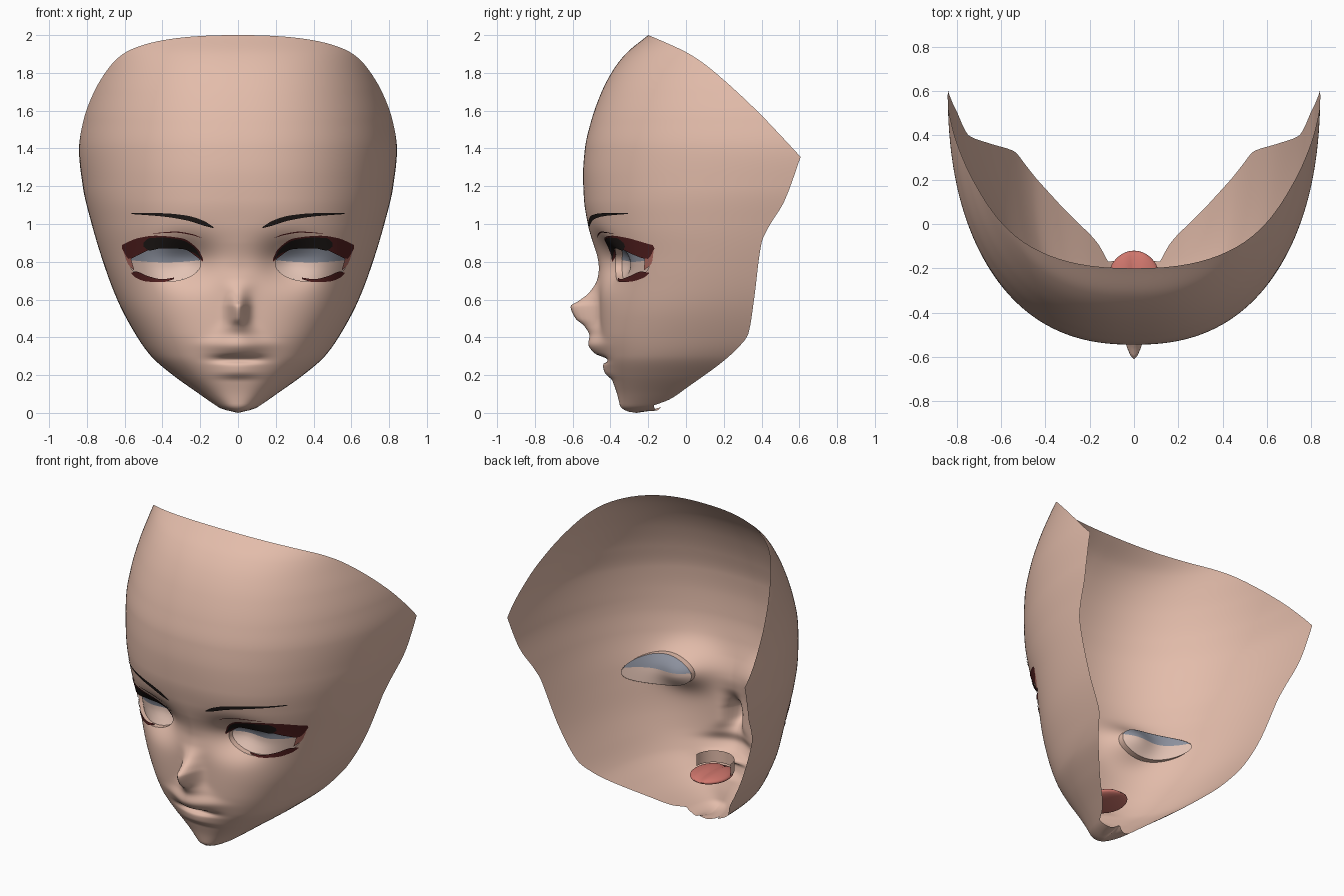
import bpy, bmesh, math

if "Cube" in bpy.data.objects:
    bpy.data.objects.remove(bpy.data.objects["Cube"])


def material(name, rgb):
    m = bpy.data.materials.new(name)
    m.diffuse_color = (*rgb, 1)
    m.use_nodes = True
    m.node_tree.nodes["Principled BSDF"].inputs["Base Color"].default_value = m.diffuse_color
    return m


SKIN = material("skin", (0.77, 0.505, 0.405))
EYE_LIGHT = material("eye_light", (0.76, 0.54, 0.455))
EYE_SHADE = material("eye_shade", (0.27, 0.29, 0.35))
BLACK = material("lash_black", (0.014, 0.010, 0.009))
RED = material("lash_dark_red", (0.085, 0.014, 0.014))
PINK = material("eye_corner_pink", (0.45, 0.15, 0.12))
TONGUE = material("tongue_red", (0.62, 0.18, 0.15))


def curve(pts, x):
    """Monotone cubic interpolation through (x, value) pairs."""
    if x <= pts[0][0]:
        return pts[0][1]
    if x >= pts[-1][0]:
        return pts[-1][1]
    d = [(b[1] - a[1]) / (b[0] - a[0]) for a, b in zip(pts, pts[1:])]

    def slope(i):
        if i == 0 or i == len(d):
            return d[min(i, len(d) - 1)]
        p, q = d[i - 1], d[i]
        return 0 if p * q <= 0 else 2 * p * q / (p + q)

    i = max(k for k in range(len(d)) if pts[k][0] <= x)
    h = pts[i + 1][0] - pts[i][0]
    t = (x - pts[i][0]) / h
    return ((1 + 2 * t) * (1 - t) ** 2 * pts[i][1] + t * (1 - t) ** 2 * h * slope(i)
            + t * t * (3 - 2 * t) * pts[i + 1][1] + t * t * (t - 1) * h * slope(i + 1))


# Head profiles by height: front line, half width, section centre, roundness
FRONT = [(.04, -.35), (.1, -.365), (.2, -.40), (.3, -.43), (.42, -.452), (.6, -.458), (.8, -.472),
         (1, -.52), (1.13, -.54), (1.26, -.545), (1.4, -.535), (1.535, -.505), (1.68, -.455),
         (1.8, -.395), (1.9, -.32), (2, -.2)]
WIDTH = [(.04, .12), (.1, .205), (.2, .345), (.3, .46), (.42, .545), (.6, .64), (.8, .715), (1, .775),
         (1.2, .822), (1.4, .842), (1.55, .825), (1.7, .79), (1.82, .755), (1.92, .73), (2, .71)]
CENTRE = [(.04, -.10), (.2, .15), (.42, .39), (.9, .48), (1.36, .63), (1.6, .65), (2, .66)]
ROUND = [(.04, 2.3), (.15, 2.55), (.3, 2.75), (.5, 2.7), (.7, 2.55), (.9, 2.45), (1.1, 2.4),
         (1.4, 2.35), (2, 2.4)]
# Open rear edge: jaw and side below the corner, hairline above it
SIDE = [(.04, -.17), (.07, -.09), (.13, 0), (.33, .26), (.42, .33), (.6, .36), (.9, .40), (.97, .43),
        (1.12, .52), (1.355, .607)]
HAIRLINE = [(1.355, .607), (1.47, .5), (1.59, .385), (1.78, .18), (1.86, .08), (1.91, 0),
            (1.955, -.095), (2, -.2)]
# Nose and lips: relief on the centre line and its sideways spread
RELIEF = [(.175, 0), (.217, -.027), (.255, -.022), (.28, .015), (.315, -.05), (.36, -.073),
          (.41, -.06), (.46, -.085), (.5, -.13), (.565, -.155), (.59, -.115), (.64, -.05),
          (.714, -.005), (.78, .005), (.9, 0)]
SPREAD = [(.2, .11), (.28, .11), (.36, .13), (.42, .085), (.5, .05), (.57, .048), (.64, .055),
          (.7, .07), (.9, .12)]
EYE = (.385, .79, .187, .095)
EYE_DEPTH = .035


def eye_radius(x, z):
    return math.hypot((x - EYE[0]) / EYE[2], (z - EYE[1]) / EYE[3])


def features(x, z):
    y = curve(RELIEF, z) * math.exp(-(x / curve(SPREAD, z)) ** 2)
    return y + .105 * math.exp(-((x - .27) / .145) ** 2 - ((z - .80) / .115) ** 2)


def section(z):
    c = curve(CENTRE, z)
    return c, c - curve(FRONT, z), curve(WIDTH, z), curve(ROUND, z)


def surface_y(x, z):
    c, a, w, n = section(z)
    return c - a * max(0, 1 - (x / w) ** n) ** (1 / n) + features(x, z)


def add_mesh(name, verts, faces, mat):
    me = bpy.data.meshes.new(name)
    me.from_pydata(verts, [], faces)
    me.materials.append(mat)
    me.polygons.foreach_set("use_smooth", [True] * len(me.polygons))
    ob = bpy.data.objects.new(name, me)
    bpy.context.collection.objects.link(ob)
    ob.modifiers.new("mirror", 'MIRROR').merge_threshold = 0.0005


def grid(name, rows, mat, keep=lambda q: True):
    n = len(rows[0])
    verts = [p for r in rows for p in r]
    faces = [(j * n + i, j * n + i + 1, (j + 1) * n + i + 1, (j + 1) * n + i)
             for j in range(len(rows) - 1) for i in range(n - 1)]
    add_mesh(name, verts, [f for f in faces if keep([verts[k] for k in f])], mat)


# Face shell: horizontal sections from the centre line to the open edge
COLS = 90
heights = sorted([.04 + .01 * k for k in range(187)] + [1.355]
                 + [2 - .1 * (1 - k / 14) ** 2 for k in range(1, 14)] + [1.9999])
rows = []
for z in heights:
    c, a, w, n = section(z)
    edge = curve(SIDE if z < 1.355 else HAIRLINE, z)
    end = math.acos(min(1, max(0, (c - edge) / a)) ** (n / 2))
    row = []
    for i in range(COLS + 1):
        phi = end * (i / COLS) ** 1.2
        x = w * math.sin(phi) ** (2 / n)
        p = (x, c - a * math.cos(phi) ** (2 / n) + features(x, z), z)
        r = eye_radius(x, z)
        if .86 < r < 1:  # snap to the clean oval of the eye opening
            x, zz = EYE[0] + (x - EYE[0]) / r, EYE[1] + (z - EYE[1]) / r
            p = (x, surface_y(x, zz), zz)
        row.append(p)
    rows.append(row)
# Small turned-under chin
base = rows[0]
for s, shrink, dip in ((.03, .10, .012), (.1, .24, .024), (.22, .42, .034), (.4, .62, .04),
                       (.7, .82, .03), (.97, .97, .012)):
    rows.insert(0, [(x * (1 - shrink), y + (-.13 - y) * s, .04 - dip * (1 - .3 * i / COLS))
                    for i, (x, y, z) in enumerate(base)])
grid("face", rows, SKIN, lambda q: any(eye_radius(p[0], p[2]) > 1.0005 for p in q))

# Rims of the eye openings, going back to the eye plates
rim = []
for f in (0, .5, 1.05):
    ring = []
    for k in range(65):
        t = 2 * math.pi * k / 64
        x, z = EYE[0] + EYE[2] * math.cos(t), EYE[1] + EYE[3] * math.sin(t)
        ring.append((x, surface_y(x, z) + f * EYE_DEPTH, z))
    rim.append(ring)
grid("eye_rim", rim, SKIN)


def patch(name, outline, mat, offset, cols=32, lines=5):
    """Thin plate lying on the face; outline is (x, low z, high z)."""
    low = [(x, a) for x, a, b in outline]
    high = [(x, b) for x, a, b in outline]
    x0, x1 = outline[0][0], outline[-1][0]
    xs = [x0 + (x1 - x0) * (1 - math.cos(math.pi * i / cols)) / 2 for i in range(cols + 1)]
    out = []
    for j in range(lines + 1):
        row = []
        for x in xs:
            a, b = curve(low, x), curve(high, x)
            z = a + (b - a) * j / lines
            row.append((x, surface_y(x, z) - offset, z))
        out.append(row)
    grid(name, out, mat)


# Eyes: oval plates in two colours, split by a slightly bowed line
lower, upper = [], []
for k in range(41):
    t = math.pi * k / 40
    x, h = EYE[0] - EYE[2] * math.cos(t), EYE[3] * math.sin(t)
    a, b, split = EYE[1] - h, EYE[1] + h, .797 + .012 * math.cos(t) ** 2
    lower.append((x, min(a, split), min(b, split)))
    upper.append((x, max(a, split), max(b, split)))
patch("eye_lower", lower, EYE_LIGHT, -EYE_DEPTH)
patch("eye_upper", upper, EYE_SHADE, -EYE_DEPTH)

# Lashes, lid crease, eye corner and brows
patch("upper_lash_base", [(.185, .80, .815), (.21, .82, .865), (.30, .87, .925), (.44, .87, .938),
                          (.53, .835, .925), (.575, .815, .908), (.615, .87, .888)], RED, .006)
patch("upper_lash", [(.19, .81, .815), (.23, .845, .875), (.30, .868, .915), (.40, .872, .928),
                     (.47, .86, .925), (.50, .88, .90)], BLACK, .010)
patch("eye_corner", [(.55, .755, .76), (.58, .785, .85), (.61, .865, .875)], PINK, .004)
patch("lower_lash", [(.34, .708, .716), (.40, .692, .708), (.48, .695, .725), (.54, .715, .748),
                     (.565, .738, .742)], RED, .006)
patch("lid_crease", [(.19, .925, .926), (.24, .94, .946), (.33, .954, .960), (.45, .949, .951)], RED, .005)
patch("brow", [(.13, .978, .984), (.18, .991, 1.016), (.275, 1.020, 1.045), (.40, 1.040, 1.057),
               (.565, 1.053, 1.059)], BLACK, .008)

# Inside of the mouth: gum band and tongue
band = [[(.12 * math.sin(t), -.28 - .12 * math.cos(t), z)
         for t in [math.pi * .5 * i / 12 for i in range(13)]] for z in (.26, .30, .335)]
grid("mouth_band", band, SKIN)
bm = bmesh.new()
bmesh.ops.create_uvsphere(bm, u_segments=32, v_segments=16, radius=1)
for v in bm.verts:
    x, y, z = v.co
    groove = .012 * math.exp(-(x / .2) ** 2) if z > 0 else 0
    v.co = (.12 * x, -.26 + .14 * y, .25 + .03 * z - groove)
me = bpy.data.meshes.new("tongue")
bm.to_mesh(me)
bm.free()
me.materials.append(TONGUE)
me.polygons.foreach_set("use_smooth", [True] * len(me.polygons))
bpy.context.collection.objects.link(bpy.data.objects.new("tongue", me))
